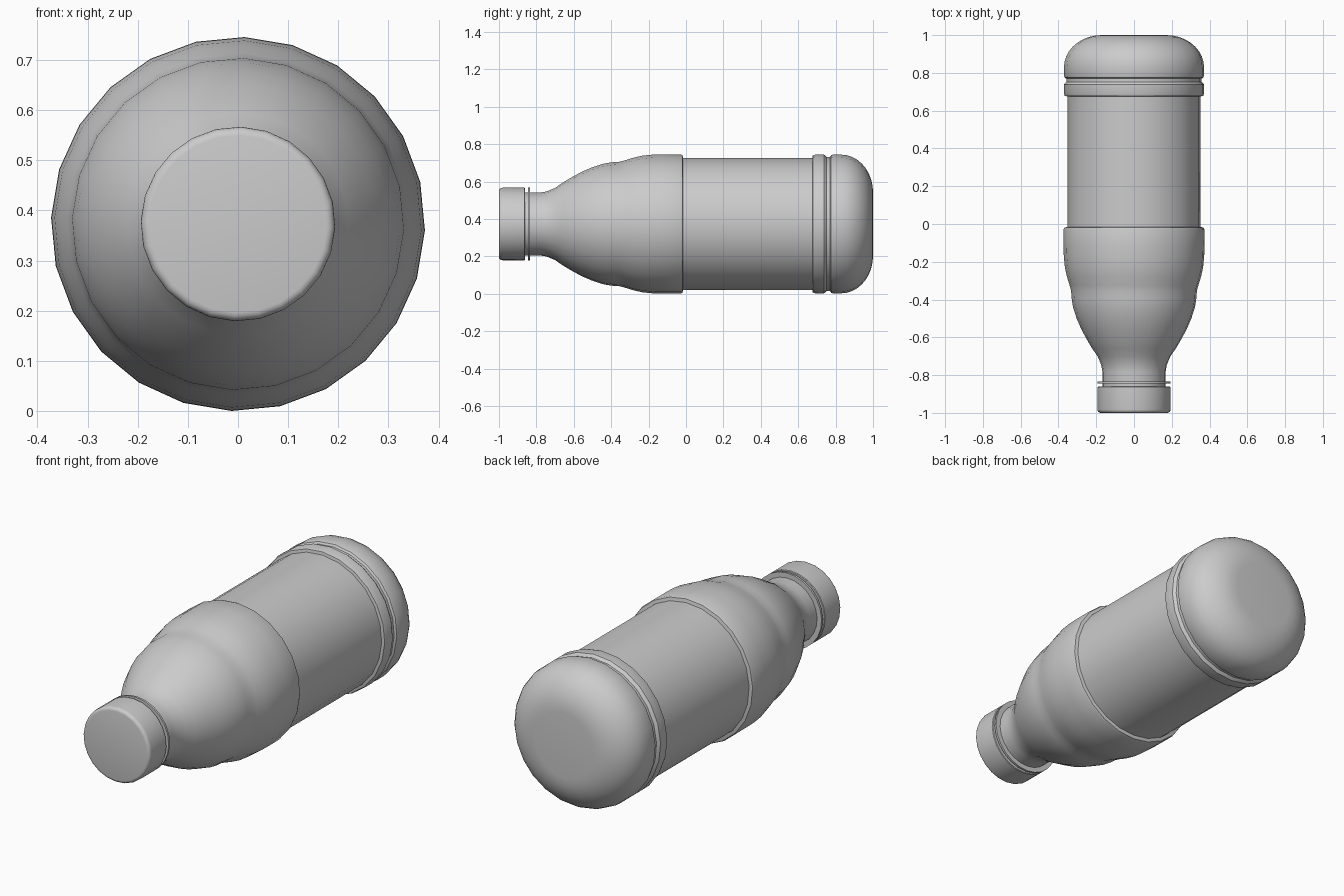
import bpy, bmesh, math

cube = bpy.data.objects.get("Cube")
if cube:
    bpy.data.objects.remove(cube, do_unlink=True)

SIDES = 24
AXIS_Z = 0.373
TWIST = math.radians(88)


def lathe(name, profile):
    """Revolve (y, radius) points about the lengthwise axis and close both ends."""
    bm = bmesh.new()
    rings = []
    for y, r in profile:
        angles = [TWIST + math.tau * i / SIDES for i in range(SIDES)]
        rings.append([bm.verts.new((r * math.cos(a), y, r * math.sin(a))) for a in angles])
    for a, b in zip(rings, rings[1:]):
        for i in range(SIDES):
            j = (i + 1) % SIDES
            bm.faces.new((a[i], a[j], b[j], b[i]))
    bm.faces.new(rings[0])
    bm.faces.new(rings[-1])
    bmesh.ops.recalc_face_normals(bm, faces=bm.faces)
    mesh = bpy.data.meshes.new(name)
    bm.to_mesh(mesh)
    bm.free()
    obj = bpy.data.objects.new(name, mesh)
    obj.location.z = AXIS_Z
    bpy.context.collection.objects.link(obj)
    bpy.ops.object.select_all(action='DESELECT')
    obj.select_set(True)
    bpy.context.view_layer.objects.active = obj
    bpy.ops.object.shade_smooth_by_angle(angle=math.radians(32))
    return obj


def arc(y, r, dy, dr, steps):
    """Quarter ellipse from (y, r + dr) round to (y + dy, r)."""
    turns = [math.pi / 2 * i / steps for i in range(steps + 1)]
    return [(y + dy * math.sin(t), r + dr * math.cos(t)) for t in turns]


# Neck and domed shoulder, with a shallow waist before the wide band
neck = [(-0.90, 0.168), (-0.78, 0.168), (-0.745, 0.174)]
shoulder = [(-0.70, 0.193), (-0.66, 0.221), (-0.62, 0.245), (-0.56, 0.278),
            (-0.50, 0.304), (-0.44, 0.323), (-0.39, 0.331), (-0.355, 0.333)]
band = [(-0.325, 0.341), (-0.28, 0.355), (-0.23, 0.366), (-0.17, 0.372),
        (-0.12, 0.373), (-0.03, 0.373), (-0.019, 0.369), (-0.015, 0.352)]

# Straight label panel, then the raised ring and groove
panel = [(0.675, 0.352)]
ring = [(0.678, 0.367), (0.69, 0.371), (0.738, 0.371), (0.745, 0.366),
        (0.752, 0.358), (0.769, 0.358), (0.776, 0.368)]

# Rounded base
base = [(0.785, 0.371)] + arc(0.83, 0.17, 0.17, 0.201, 9)

lathe("bottle_body", neck + shoulder + band + panel + ring + base)

# Screw cap with softened front rim
rim = arc(-0.982, 0.177, -0.018, 0.017, 4)[::-1]
lathe("screw_cap", rim + [(-0.864, 0.194), (-0.861, 0.191)])

# Thin collar behind the cap
lathe("neck_collar", [(-0.845, 0.194), (-0.834, 0.194)])
